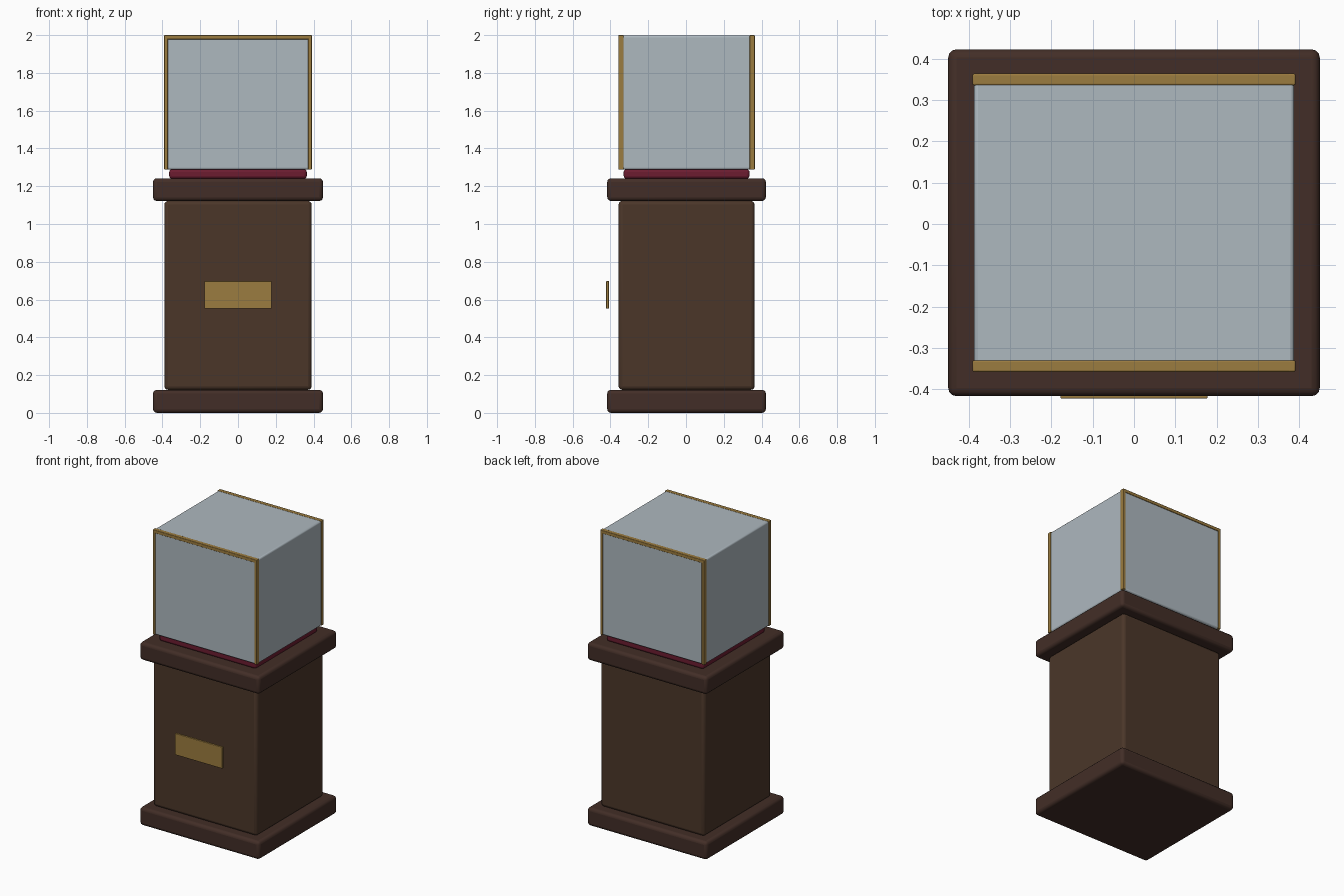
import bpy

if "Cube" in bpy.data.objects:
    bpy.data.objects.remove(bpy.data.objects["Cube"])


def material(name, rgb):
    m = bpy.data.materials.new(name)
    m.diffuse_color = (*rgb, 1.0)
    m.use_nodes = True
    m.node_tree.nodes["Principled BSDF"].inputs["Base Color"].default_value = m.diffuse_color
    return m


dark_wood = material("dark_wood", (0.055, 0.027, 0.02))
wood = material("wood", (0.07, 0.037, 0.022))
brass = material("brass", (0.33, 0.2, 0.05))
velvet = material("velvet", (0.15, 0.012, 0.03))
glass = material("glass", (0.42, 0.48, 0.52))


def box(name, lo, hi, mat, bevel):
    """Rounded-edge box between two opposite corners."""
    centre = [(a + b) / 2 for a, b in zip(lo, hi)]
    bpy.ops.mesh.primitive_cube_add(size=1, location=centre)
    ob = bpy.context.object
    ob.name = name
    ob.scale = [b - a for a, b in zip(lo, hi)]
    bpy.ops.object.transform_apply(location=False, rotation=False, scale=True)
    mod = ob.modifiers.new("Bevel", "BEVEL")
    mod.width = bevel
    mod.segments = 3
    ob.data.materials.append(mat)
    bpy.ops.object.shade_smooth_by_angle()
    return ob


CY = 0.003  # cabinet centre in y; the name plate shifts the overall bounds


def slab(name, hx, hy, z0, z1, mat, bevel):
    return box(name, (-hx, CY - hy, z0), (hx, CY + hy, z1), mat, bevel)


# Pedestal
slab("plinth_base", 0.45, 0.42, 0.0, 0.122, dark_wood, 0.02)
slab("pedestal_body", 0.39, 0.36, 0.122, 1.122, wood, 0.02)
slab("pedestal_cap", 0.45, 0.42, 1.122, 1.242, dark_wood, 0.02)

# Display pad and glass case
slab("velvet_pad", 0.364, 0.333, 1.24, 1.29, velvet, 0.015)
slab("glass_case", 0.388, 0.357, 1.288, 1.998, glass, 0.01)

# Brass corner posts and front/back top rails
for sy, side in ((-1, "front"), (1, "back")):
    y0, y1 = sorted((CY + sy * 0.333, CY + sy * 0.361))
    box(f"{side}_top_rail", (-0.391, y0, 1.978), (0.391, y1, 2.0), brass, 0.004)
    for sx, hand in ((-1, "left"), (1, "right")):
        x0, x1 = sorted((sx * 0.371, sx * 0.391))
        box(f"{side}_{hand}_post", (x0, y0, 1.288), (x1, y1, 2.0), brass, 0.004)

# Brass plate on the front
box("front_plate", (-0.178, -0.423, 0.552), (0.178, -0.408, 0.698), brass, 0.003)
